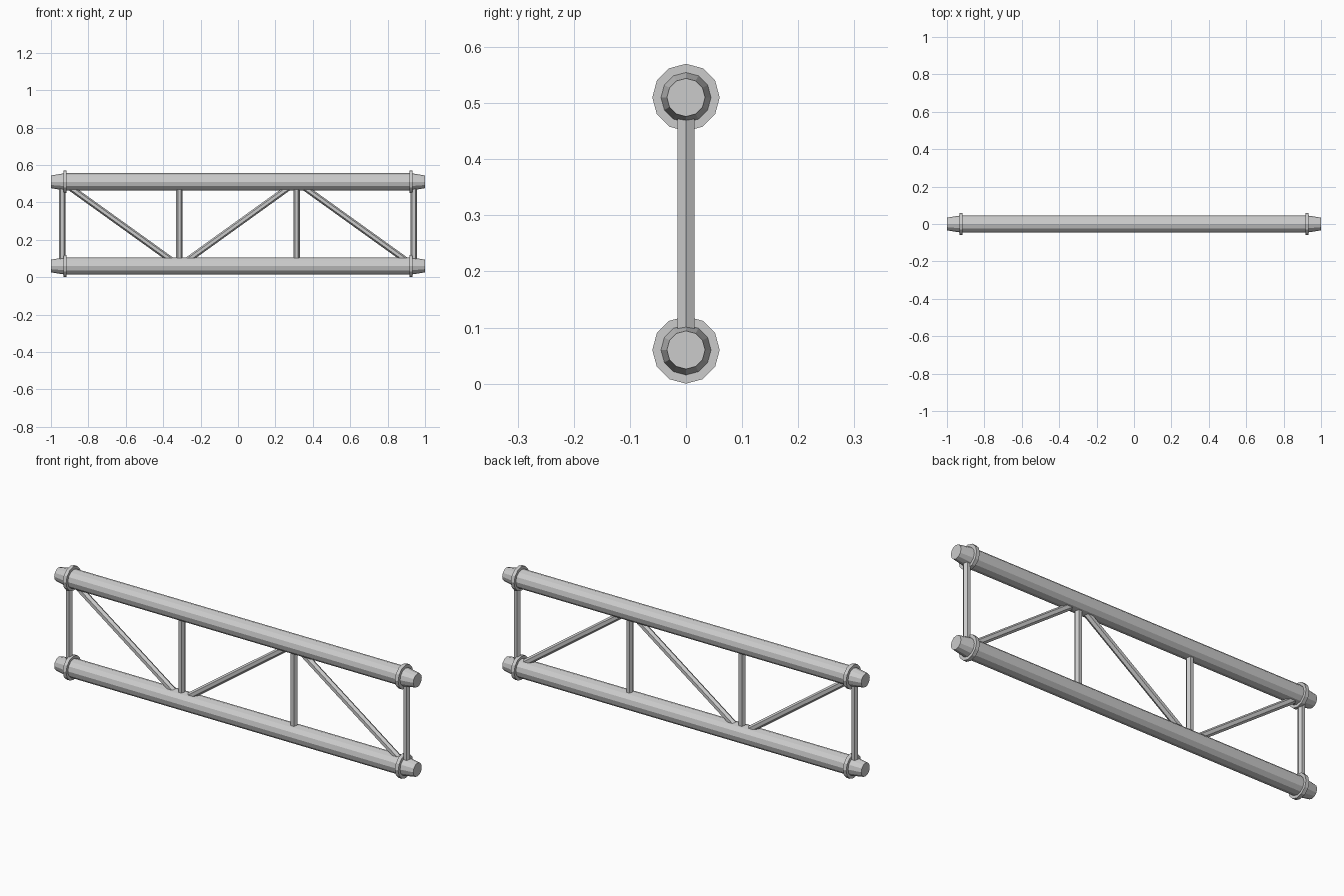
import bpy, bmesh, math
from mathutils import Vector

if "Cube" in bpy.data.objects:
    bpy.data.objects.remove(bpy.data.objects["Cube"])

LOW, HIGH = 0.06, 0.51          # chord centre heights
NODES = [-0.94, -0.313, 0.313, 0.94]


def lathe_x(name, profile, sides, z):
    """Solid of revolution about the x axis from (x, radius) pairs."""
    bm = bmesh.new()
    rings = []
    for x, r in profile:
        rings.append([bm.verts.new((x, r * math.cos(2 * math.pi * i / sides),
                                    r * math.sin(2 * math.pi * i / sides)))
                      for i in range(sides)])
    for a, b in zip(rings, rings[1:]):
        for i in range(sides):
            j = (i + 1) % sides
            bm.faces.new((a[i], a[j], b[j], b[i]))
    bm.faces.new(rings[0])
    bm.faces.new(rings[-1])
    bmesh.ops.recalc_face_normals(bm, faces=bm.faces)
    me = bpy.data.meshes.new(name)
    bm.to_mesh(me)
    bm.free()
    ob = bpy.data.objects.new(name, me)
    ob.location.z = z
    bpy.context.collection.objects.link(ob)
    return ob


def strut(name, p, q, r):
    """Hexagonal bar between two (x, z) points, flats facing front and back."""
    a, b = Vector((p[0], 0, p[1])), Vector((q[0], 0, q[1]))
    d = b - a
    bpy.ops.mesh.primitive_cylinder_add(
        vertices=6, radius=r, depth=d.length, location=(a + b) / 2,
        rotation=(0, math.atan2(d.x, d.z), 0))
    ob = bpy.context.object
    ob.name = name
    # turn the hexagon so its corners lie in the truss plane
    for v in ob.data.vertices:
        v.co.x, v.co.y = v.co.y, -v.co.x


# Chords with tapered ends, and a collar at each end
for label, z in (("lower", LOW), ("upper", HIGH)):
    lathe_x(label + "_chord", [(-1, 0.034), (-0.925, 0.046),
                               (0.925, 0.046), (1, 0.034)], 12, z)
    for side, x in (("left", -0.925), ("right", 0.925)):
        lathe_x(f"{label}_{side}_collar", [(x - 0.009, 0.06), (x + 0.009, 0.06)], 12, z)

# Upright posts
for i, x in enumerate(NODES):
    strut(f"upright_{i + 1}", (x, LOW), (x, HIGH), 0.0175)

# Zigzag diagonal braces
for i in range(3):
    z0, z1 = (HIGH, LOW) if i % 2 == 0 else (LOW, HIGH)
    strut(f"diagonal_{i + 1}", (NODES[i], z0), (NODES[i + 1], z1), 0.0165)
